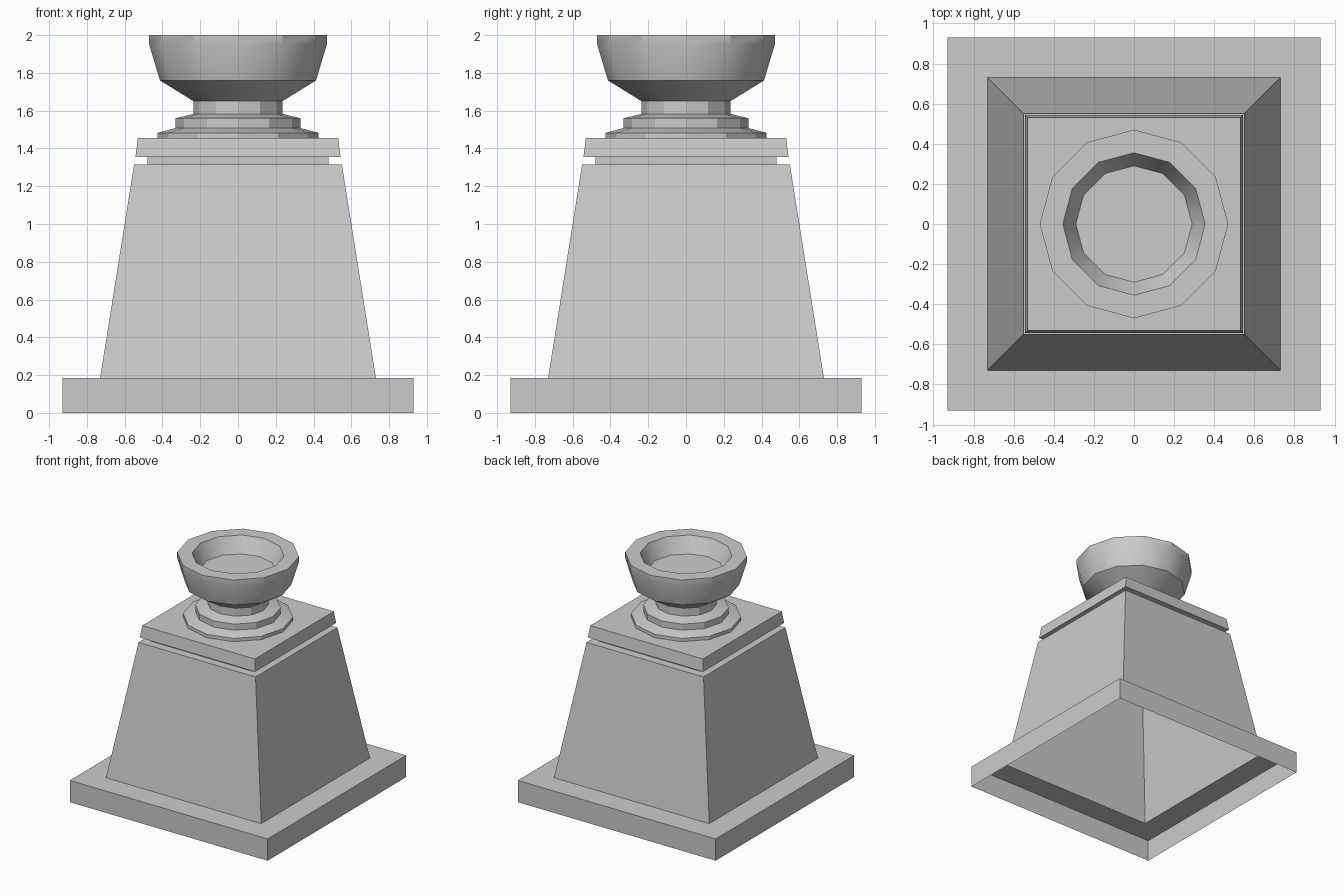
import bpy, bmesh
from math import cos, sin, pi, radians

if "Cube" in bpy.data.objects:
    bpy.data.objects.remove(bpy.data.objects["Cube"])


def stack(name, profile, sides, turn=0.0, scale=1.0):
    """Sweep an (apothem/radius, z) profile round z; open below, capped at its end."""
    bm = bmesh.new()
    rings = []
    for r, z in profile:
        rings.append([bm.verts.new((r * scale * cos(turn + 2 * pi * i / sides),
                                    r * scale * sin(turn + 2 * pi * i / sides), z))
                      for i in range(sides)])
    for a, b in zip(rings, rings[1:]):
        for i in range(sides):
            j = (i + 1) % sides
            bm.faces.new((a[i], a[j], b[j], b[i]))
    bm.faces.new(rings[-1])
    mesh = bpy.data.meshes.new(name)
    bm.to_mesh(mesh)
    bm.free()
    obj = bpy.data.objects.new(name, mesh)
    bpy.context.collection.objects.link(obj)
    return obj


# Square pedestal: hollow plinth, tapered shaft, recessed neck and cap slab
stack("pedestal", [(0.93, 0), (0.93, 0.185), (0.73, 0.185), (0.55, 1.315),
                   (0.48, 1.315), (0.48, 1.355), (0.543, 1.355), (0.53, 1.455)],
      4, pi / 4, 2 ** 0.5)

# Twelve-sided urn: stepped foot, stem, flared bowl, rim and inner basin
urn = stack("urn", [(0.425, 1.455), (0.425, 1.483), (0.33, 1.508), (0.33, 1.56),
                    (0.235, 1.583), (0.235, 1.65), (0.413, 1.76), (0.47, 1.95),
                    (0.47, 2.0), (0.355, 2.0), (0.29, 1.87)], 12)

# Soften the sloped bowl facets, keep the upright ones crisp
bpy.ops.object.select_all(action='DESELECT')
urn.select_set(True)
bpy.context.view_layer.objects.active = urn
bpy.ops.object.shade_smooth_by_angle(angle=radians(29.8))
